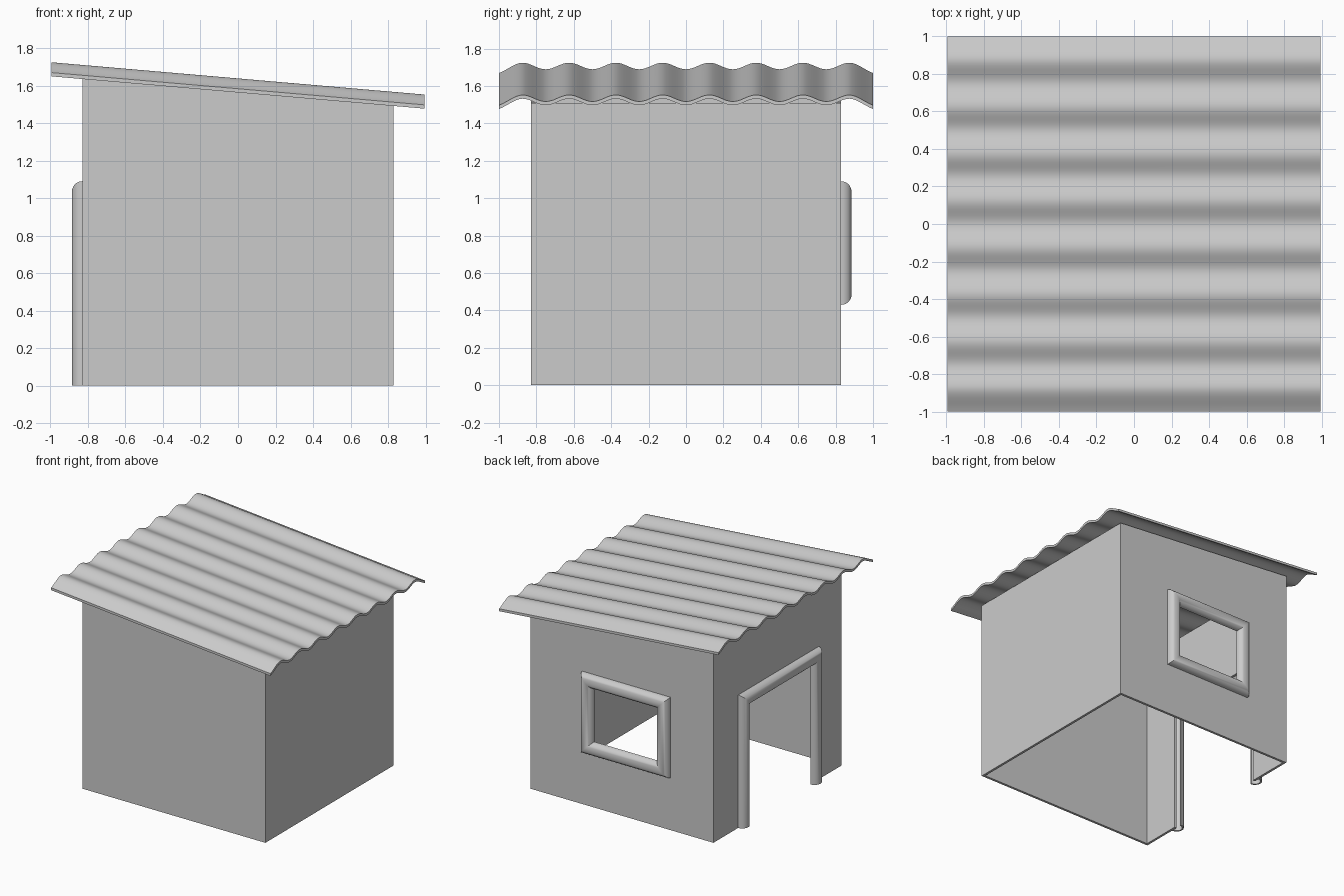
import bpy, bmesh, math

if "Cube" in bpy.data.objects:
    bpy.data.objects.remove(bpy.data.objects["Cube"])

W = 0.83          # half width of the hut
T = 0.02          # sheet thickness
SLOPE = -0.0865   # roof fall along x
R = 0.055         # trim radius


def make_object(name, bm, smooth=None):
    bmesh.ops.recalc_face_normals(bm, faces=bm.faces)
    mesh = bpy.data.meshes.new(name)
    bm.to_mesh(mesh)
    bm.free()
    ob = bpy.data.objects.new(name, mesh)
    bpy.context.collection.objects.link(ob)
    bpy.ops.object.select_all(action='DESELECT')
    ob.select_set(True)
    bpy.context.view_layer.objects.active = ob
    if smooth:
        bpy.ops.object.shade_smooth_by_angle(angle=math.radians(smooth))
    return ob


def skin(bm, rings, close_profile, close_path=False, caps=False):
    """Bridge equal-length rings of points with quads."""
    vs = [[bm.verts.new(p) for p in ring] for ring in rings]
    n, m = len(vs), len(vs[0])
    for i in range(n if close_path else n - 1):
        a, b = vs[i], vs[(i + 1) % n]
        for j in range(m if close_profile else m - 1):
            k = (j + 1) % m
            bm.faces.new((a[j], a[k], b[k], b[j]))
    if caps:
        # ends filled as quads between outer and inner arcs
        for ring in (vs[0], vs[-1]):
            for j in range(m // 2 - 1):
                bm.faces.new((ring[j], ring[j + 1], ring[m - 2 - j], ring[m - 1 - j]))


def cut_box(target, lo, hi):
    bm = bmesh.new()
    bmesh.ops.create_cube(bm, size=1)
    for v in bm.verts:
        v.co = [lo[i] if v.co[i] < 0 else hi[i] for i in range(3)]
    cutter = make_object("opening_cutter", bm)
    cutter.hide_render = True
    bpy.context.view_layer.objects.active = target
    mod = target.modifiers.new("opening", 'BOOLEAN')
    mod.operation = 'DIFFERENCE'
    mod.solver = 'EXACT'
    mod.object = cutter
    bpy.ops.object.modifier_apply(modifier=mod.name)
    bpy.data.objects.remove(cutter)


# Walls: open tube with a sloping top, no floor or ceiling
def square(h, z):
    return [(x, y, z(x)) for x, y in ((-h, -h), (h, -h), (h, h), (-h, h))]


def top(x):
    return 1.58 + SLOPE * x


def ground(x):
    return 0.0


bm = bmesh.new()
skin(bm, [square(W, ground), square(W, top), square(W - T, top), square(W - T, ground)],
     True, close_path=True)
walls = make_object("walls", bm)

# Doorway on the left, window at the back
D0, D1, DZ = -0.48, 0.455, 1.035
X0, X1, Z0, Z1 = -0.387, 0.305, 0.485, 1.035
cut_box(walls, (-1, D0, -0.1), (-0.7, D1, DZ))
cut_box(walls, (X0, 0.7, Z0), (X1, 1, Z1))

# Half-round hollow trims with mitred corners
ARC = [math.pi * i / 14 for i in range(15)]
PROFILE = [(R * math.cos(a), R * math.sin(a)) for a in ARC]
PROFILE += [((R - 0.012) * math.cos(a), (R - 0.012) * math.sin(a)) for a in reversed(ARC)]


def trim(name, path, place, closed):
    """path: (u, v, miter_u, miter_v); place maps (u, v, outward) to 3D."""
    bm = bmesh.new()
    rings = [[place(u + mu * a, v + mv * a, w) for a, w in PROFILE] for u, v, mu, mv in path]
    skin(bm, rings, True, close_path=closed, caps=not closed)
    make_object(name, bm, 40)


trim("door_frame",
     [(D0, 0, -1, 0), (D0, DZ, -1, 1), (D1, DZ, 1, 1), (D1, 0, 1, 0)],
     lambda u, v, w: (-W - w, u, v), False)
trim("window_frame",
     [(X0, Z0, -1, -1), (X0, Z1, -1, 1), (X1, Z1, 1, 1), (X1, Z0, 1, -1)],
     lambda u, v, w: (u, W + w, v), True)


# Corrugated sloping roof sheet; the outermost half waves drop lower
def wave(y):
    depth = 0.035 if abs(y) < 0.875 else 0.055
    c = math.cos(2 * math.pi * (abs(y) - 0.125) / 0.25)
    if abs(y) > 0.875:
        t = (abs(y) - 0.875) / 0.125
        return -depth * (0.5 * (1 - c) * 0.4 + 0.6 * t ** 1.5)
    return -depth * 0.5 * (1 - c)


ys = [-1 + i / 64 for i in range(129)]


def section(x):
    ridge = 1.638 + SLOPE * x
    upper = [(x, y, ridge + wave(y)) for y in ys]
    return upper + [(px, py, pz - T) for px, py, pz in reversed(upper)]


bm = bmesh.new()
skin(bm, [section(-0.995), section(0.995)], True, caps=True)
make_object("corrugated_roof", bm, 40)
